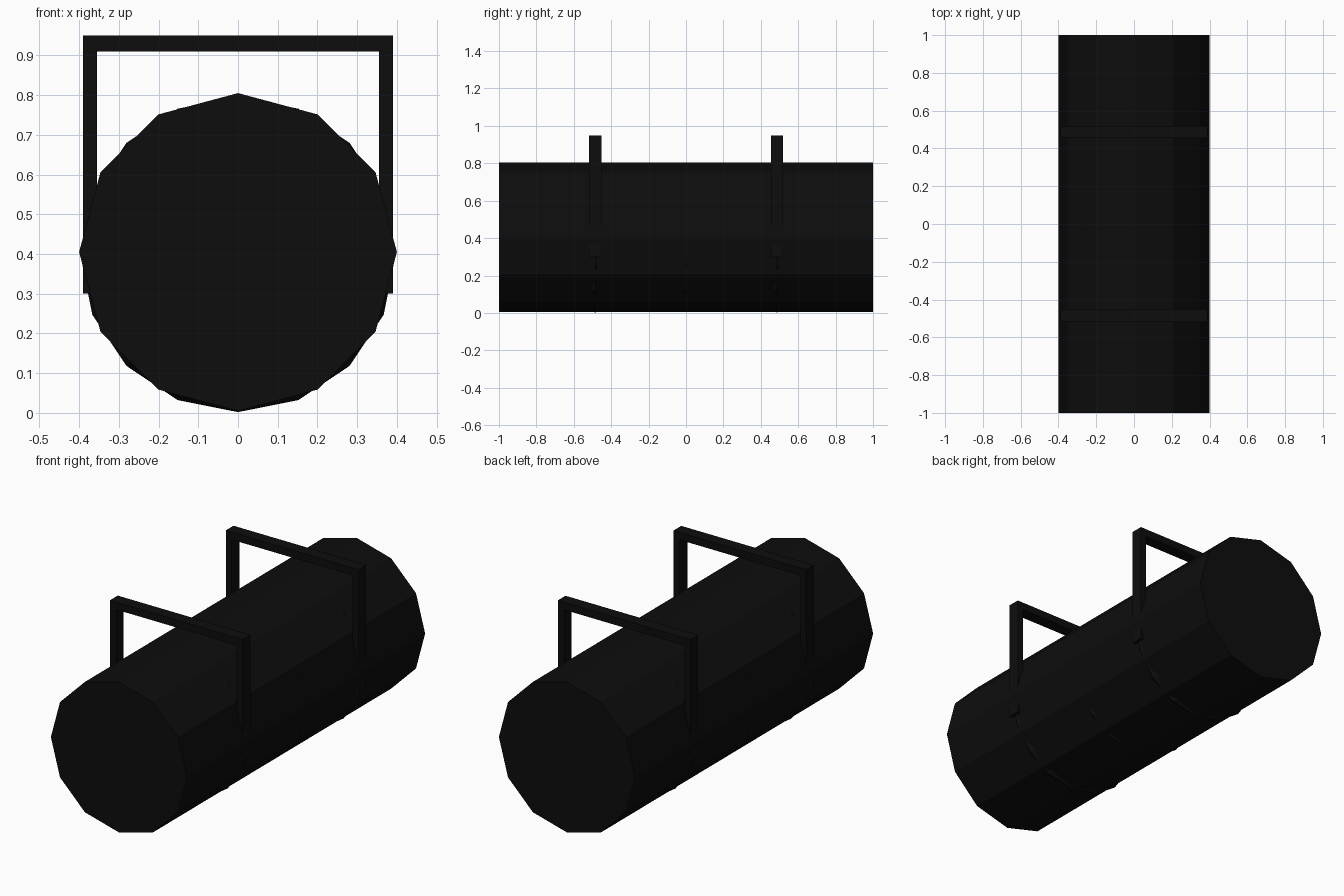
import bpy, bmesh, math
from mathutils import Vector

if "Cube" in bpy.data.objects:
    bpy.data.objects.remove(bpy.data.objects["Cube"])

black = bpy.data.materials.new("matte_black")
black.diffuse_color = (0.004, 0.004, 0.004, 1)
black.use_nodes = True
black.node_tree.nodes["Principled BSDF"].inputs["Base Color"].default_value = black.diffuse_color

CENTER_Z = 0.405


def finish(obj, name):
    obj.name = name
    obj.data.materials.append(black)
    return obj


def extruded_profile(name, points, y, depth):
    """Closed x/z outline extruded along y, centred on y."""
    bm = bmesh.new()
    face = bm.faces.new([bm.verts.new((px, y - depth / 2, pz)) for px, pz in points])
    ext = bmesh.ops.extrude_face_region(bm, geom=[face])
    moved = [v for v in ext["geom"] if isinstance(v, bmesh.types.BMVert)]
    bmesh.ops.translate(bm, verts=moved, vec=Vector((0, depth, 0)))
    bmesh.ops.recalc_face_normals(bm, faces=bm.faces[:])
    mesh = bpy.data.meshes.new(name)
    bm.to_mesh(mesh)
    bm.free()
    obj = bpy.data.objects.new(name, mesh)
    bpy.context.collection.objects.link(obj)
    return finish(obj, name)


# Twelve-sided bag body, corners at top, bottom and sides
ring = [(0.4 * math.sin(math.radians(a)), CENTER_Z + 0.4 * math.cos(math.radians(a)))
        for a in range(0, 360, 30)]
extruded_profile("bag_body", ring, 0, 2.0)

# Wrap-around bands that just break the surface of the body
for label, y, reach in (("front", -0.485, 0.397), ("middle", 0.0, 0.392), ("rear", 0.487, 0.397)):
    bpy.ops.mesh.primitive_torus_add(
        major_segments=16, minor_segments=6, major_radius=reach - 0.03, minor_radius=0.03,
        location=(0, y, 0.399), rotation=(math.pi / 2, 0, 0))
    finish(bpy.context.object, label + "_band")

# Square carrying handles: upside-down U shapes sunk into the body sides
handle = [(-0.39, 0.30), (-0.39, 0.95), (0.39, 0.95), (0.39, 0.30),
          (0.355, 0.30), (0.355, 0.91), (-0.355, 0.91), (-0.355, 0.30)]
for label, y in (("front", -0.485), ("rear", 0.487)):
    extruded_profile(label + "_handle", handle, y, 0.065)
